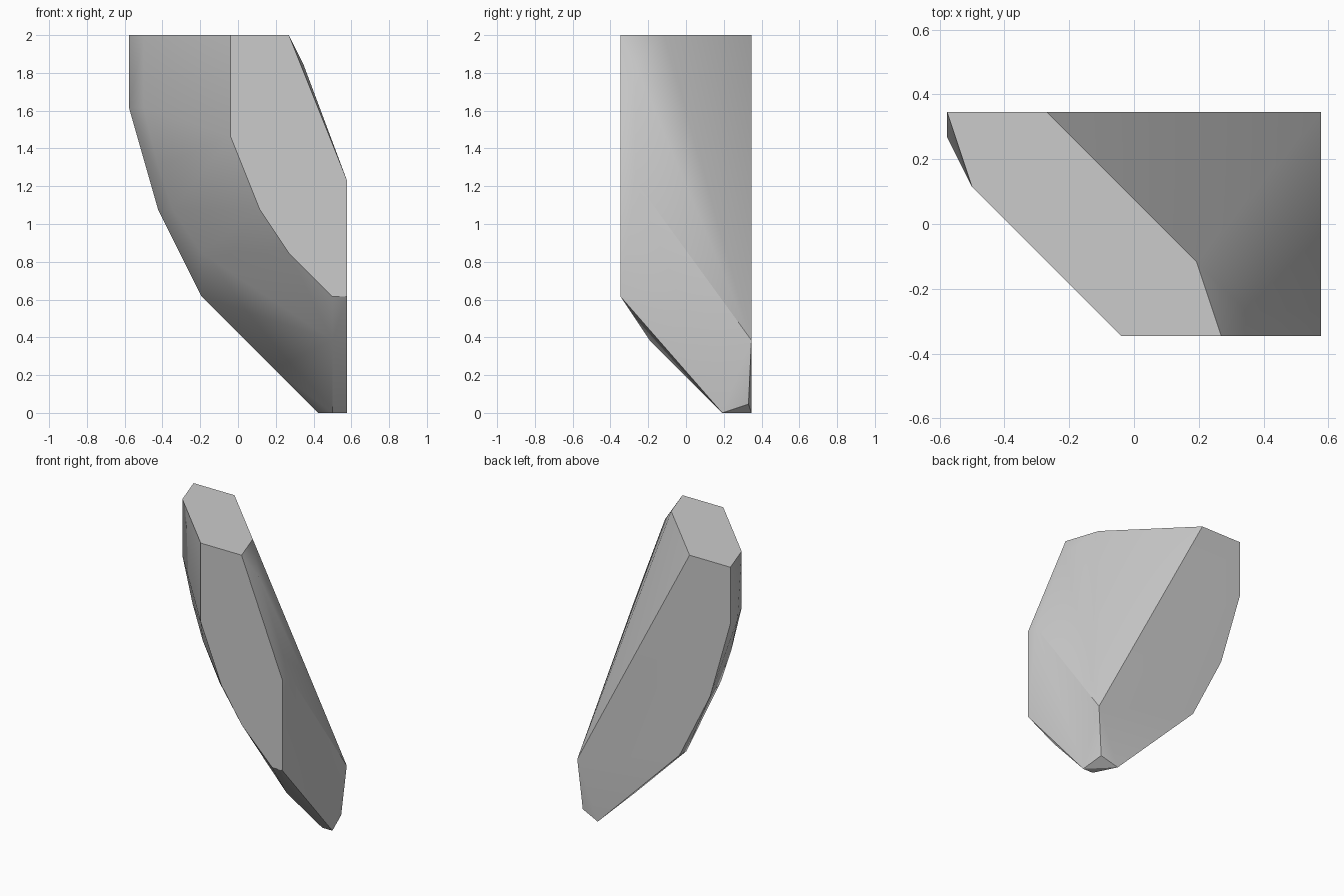
import bpy, bmesh
from mathutils import Vector

cube = bpy.data.objects.get("Cube")
if cube:
    bpy.data.objects.remove(cube)

UNIT = 1 / 13          # the stone is cut on a regular grid
X, Y, Z = 7.5, 4.5, 26  # half width, half depth, height in grid units

# Corners of each flat cut, in grid units
top_cut = [(-X, Y), (-3.5, Y), (2.5, -1.5), (3.5, -Y), (-.5, -Y), (-6.5, 1.5)]
front_cut = [(X, 16), (X, 8), (6.5, 8), (3.5, 11), (1.5, 14), (-.5, 19)]
back_cut = [(-X, 21), (-5.5, 14), (-2.5, 8), (5.5, 0), (X, 5)]
side_cut = [(-3.5, 16), (2.5, 0)]

corners = [(x, y, Z) for x, y in top_cut]
corners += [(x, -Y, z) for x, z in front_cut]
corners += [(x, Y, z) for x, z in back_cut]
corners += [(X, y, z) for y, z in side_cut]
# Curved underside, upper bevel and foot
corners += [(-X, 3.5, 21), (-6.5, 1.5, 21), (-5.5, 1.5, 17), (-4.5, 1.5, 14),
            (-3.5, 1, 13), (-2.5, 1, 11), (-2.5, 3.5, 8), (2.5, 3.5, 3)]
corners += [(4.5, -3.5, 24)]
corners += [(6.5, -2.5, 5), (6.5, 2.5, 0), (7.1, 4.3, .6)]

# Wrap the corners in one convex shell
bm = bmesh.new()
for c in corners:
    bm.verts.new(Vector(c) * UNIT)
hull = bmesh.ops.convex_hull(bm, input=bm.verts[:])
loose = {g for g in hull["geom_interior"] + hull["geom_unused"]
         if isinstance(g, bmesh.types.BMVert)}
bmesh.ops.delete(bm, geom=list(loose), context='VERTS')
bmesh.ops.dissolve_limit(bm, angle_limit=.01, verts=bm.verts[:], edges=bm.edges[:])
bmesh.ops.recalc_face_normals(bm, faces=bm.faces[:])

mesh = bpy.data.meshes.new("stone_shard")
bm.to_mesh(mesh)
bm.free()
shard = bpy.data.objects.new("stone_shard", mesh)
bpy.context.collection.objects.link(shard)

# Plain grey stone
grey = bpy.data.materials.new("stone_grey")
grey.use_nodes = True
colour = (.6, .6, .6, 1)
grey.diffuse_color = colour
grey.node_tree.nodes["Principled BSDF"].inputs["Base Color"].default_value = colour
mesh.materials.append(grey)

bpy.ops.object.select_all(action='DESELECT')
shard.select_set(True)
bpy.context.view_layer.objects.active = shard
bpy.ops.object.shade_smooth_by_angle(angle=.5236)
